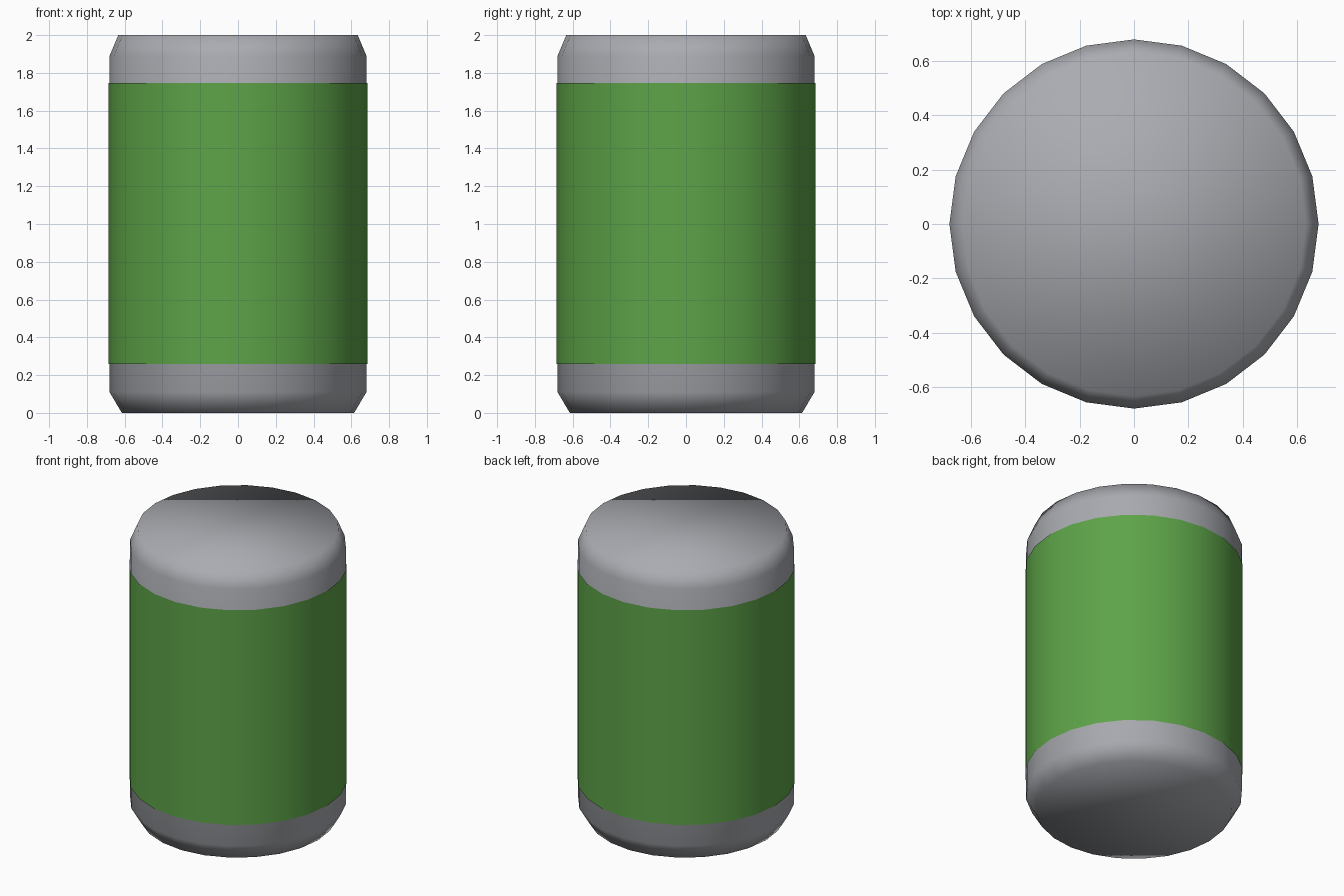
import bpy
import bmesh
from math import cos, sin, tau

SIDES = 24

cube = bpy.data.objects.get("Cube")
if cube:
    bpy.data.objects.remove(cube, do_unlink=True)


def make_material(name, rgb):
    mat = bpy.data.materials.new(name)
    mat.use_nodes = True
    mat.diffuse_color = (*rgb, 1)
    mat.node_tree.nodes["Principled BSDF"].inputs["Base Color"].default_value = (*rgb, 1)
    return mat


def make_lathe(name, profile, mat, capped):
    """Turn (radius, height) points, listed bottom to top, around the z axis."""
    bm = bmesh.new()
    rings = [[bm.verts.new((r * cos(tau * i / SIDES), r * sin(tau * i / SIDES), z))
              for i in range(SIDES)] for r, z in profile]
    for low, high in zip(rings, rings[1:]):
        for i in range(SIDES):
            j = (i + 1) % SIDES
            bm.faces.new((low[i], low[j], high[j], high[i]))
    if capped:
        bm.faces.new(rings[0][::-1])
        bm.faces.new(rings[-1])
    for face in bm.faces:
        face.smooth = True
    mesh = bpy.data.meshes.new(name)
    bm.to_mesh(mesh)
    bm.free()
    mesh.materials.append(mat)
    obj = bpy.data.objects.new(name, mesh)
    bpy.context.collection.objects.link(obj)
    return obj


metal = make_material("grey metal", (0.40, 0.41, 0.44))
green = make_material("green label", (0.11, 0.37, 0.065))

# Metal can with bevelled shoulder and base
make_lathe("can_body", [(0.615, 0), (0.68, 0.11), (0.68, 1.89), (0.634, 2)], metal, True)

# Thin label sleeve wrapped around the middle
make_lathe("label_sleeve", [(0.685, 0.258), (0.685, 1.746)], green, False)
